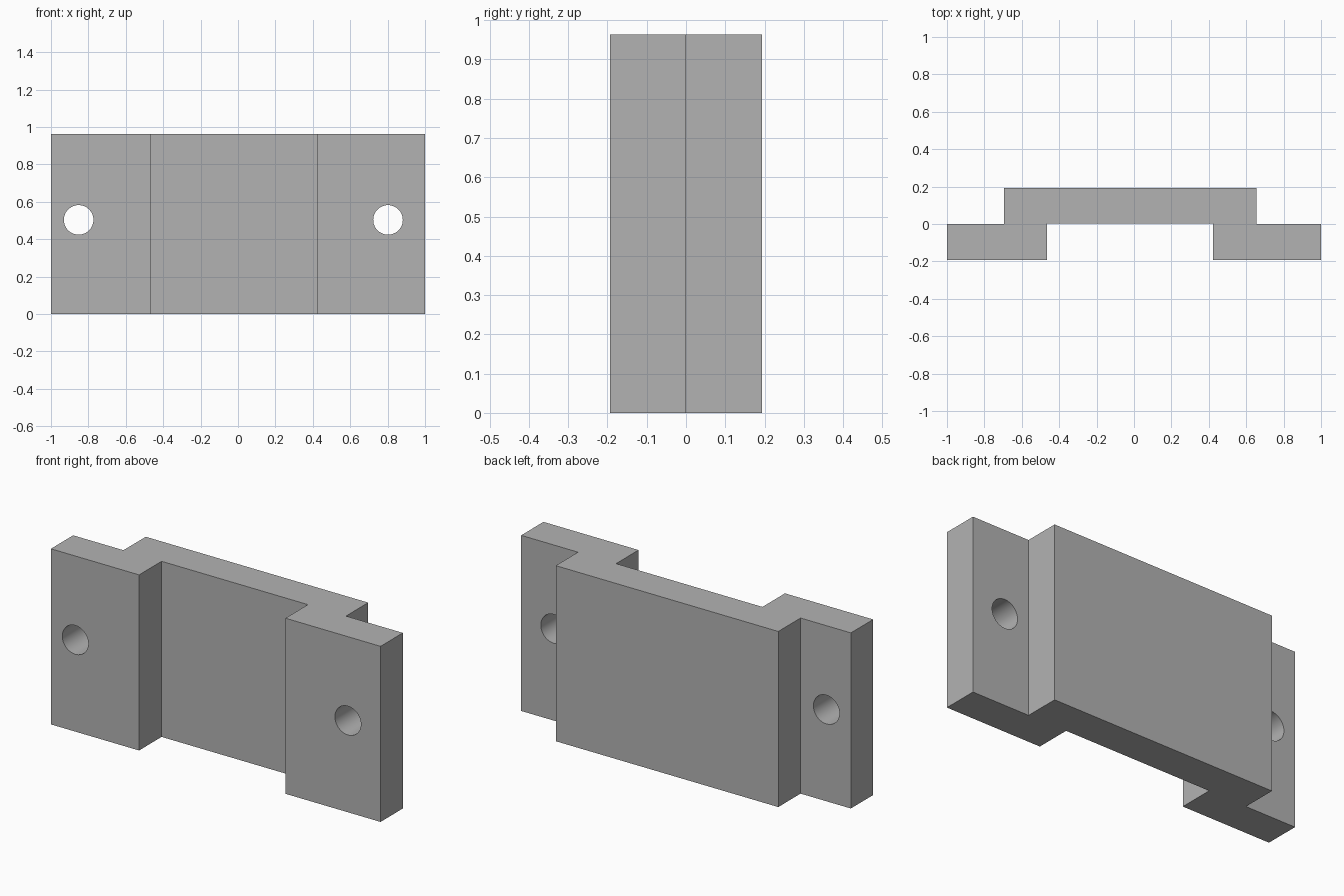
import bpy
import bmesh
import math

if "Cube" in bpy.data.objects:
    bpy.data.objects.remove(bpy.data.objects["Cube"])

HEIGHT = 0.963
HALF_DEPTH = 0.193

grey = bpy.data.materials.new("plain grey")
grey.diffuse_color = (0.45, 0.45, 0.45, 1)
grey.use_nodes = True
grey.node_tree.nodes["Principled BSDF"].inputs["Base Color"].default_value = grey.diffuse_color

# Bracket body: hat-shaped plan outline extruded upwards
outline = [
    (-1, -HALF_DEPTH), (-0.465, -HALF_DEPTH), (-0.465, 0.002), (0.423, 0.002),
    (0.423, -HALF_DEPTH), (1, -HALF_DEPTH), (1, 0), (0.655, 0),
    (0.655, HALF_DEPTH), (-0.695, HALF_DEPTH), (-0.695, 0), (-1, 0),
]
bm = bmesh.new()
base = bm.faces.new([bm.verts.new((x, y, 0)) for x, y in outline])
top = bmesh.ops.extrude_face_region(bm, geom=[base])["geom"]
bmesh.ops.translate(bm, vec=(0, 0, HEIGHT),
                    verts=[v for v in top if isinstance(v, bmesh.types.BMVert)])
bmesh.ops.recalc_face_normals(bm, faces=bm.faces)
mesh = bpy.data.meshes.new("bracket")
bm.to_mesh(mesh)
bm.free()
bracket = bpy.data.objects.new("bracket", mesh)
bpy.context.collection.objects.link(bracket)
mesh.materials.append(grey)


def drill(x, z, radius):
    """Cut a round hole through a flange, front to back."""
    bpy.ops.mesh.primitive_cylinder_add(
        vertices=48, radius=radius, depth=0.6,
        location=(x, -0.1, z), rotation=(math.pi / 2, 0, 0))
    cutter = bpy.context.object
    cutter.name = "hole_cutter"
    cutter.hide_render = True
    cutter.data.materials.append(grey)
    bpy.ops.object.select_all(action='DESELECT')
    bracket.select_set(True)
    bpy.context.view_layer.objects.active = bracket
    mod = bracket.modifiers.new("hole", 'BOOLEAN')
    mod.operation = 'DIFFERENCE'
    mod.solver = 'EXACT'
    mod.object = cutter
    bpy.ops.object.modifier_apply(modifier=mod.name)
    bpy.data.objects.remove(cutter)


# Screw holes in the two flanges
for hole_x in (-0.852, 0.802):
    drill(hole_x, 0.503, 0.079)

# Smooth hole walls, crisp block edges
bpy.ops.object.shade_smooth_by_angle(angle=math.radians(30))
